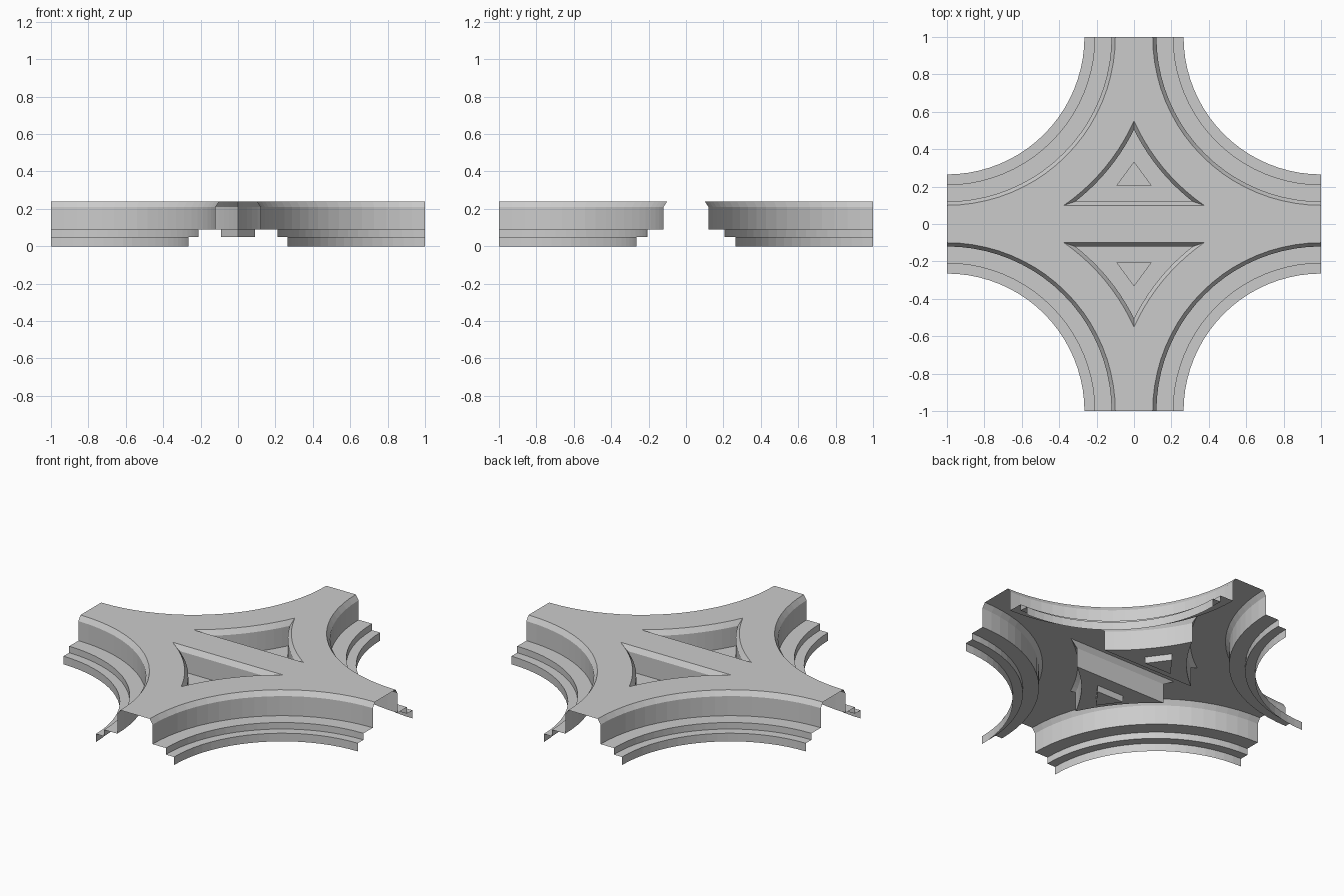
import bpy
import bmesh
from math import acos, asin, cos, sin, pi

if "Cube" in bpy.data.objects:
    bpy.data.objects.remove(bpy.data.objects["Cube"])

GREY = (0.6, 0.6, 0.6, 1)
mat = bpy.data.materials.new("concrete grey")
mat.use_nodes = True
mat.diffuse_color = GREY
mat.node_tree.nodes["Principled BSDF"].inputs["Base Color"].default_value = GREY

TOP, BEVEL, LEDGE, STEP = 0.24, 0.21, 0.09, 0.05


def arc(radius, start=0, end=pi / 2, steps=20):
    """Arc around the quarter's outer corner, running from +y towards +x."""
    angles = [start + (end - start) * i / steps for i in range(steps + 1)]
    return [(1 - radius * cos(a), 1 - radius * sin(a)) for a in angles]


def pit_path(radius, flat):
    """Half outline of a pit: flat edge outwards, then curved side to the apex."""
    side = arc(radius, asin((1 - flat) / radius), acos(1 / radius), 10)
    return [(0, flat)] + side


def build(name, rows=(), outline=None, height=0):
    """Strips between (path, z) rows or one flat outline, mirrored to four quarters."""
    bm = bmesh.new()
    rings = [[bm.verts.new((x, y, z)) for x, y in path] for path, z in rows]
    for a, b in zip(rings, rings[1:]):
        for i in range(len(a) - 1):
            bm.faces.new((a[i], a[i + 1], b[i + 1], b[i]))
    if outline:
        face = bm.faces.new([bm.verts.new((x, y, height)) for x, y in outline])
        bmesh.ops.triangulate(bm, faces=[face])
    mesh = bpy.data.meshes.new(name)
    bm.to_mesh(mesh)
    bm.free()
    mesh.materials.append(mat)
    obj = bpy.data.objects.new(name, mesh)
    bpy.context.collection.objects.link(obj)
    mirror = obj.modifiers.new("four_quarters", "MIRROR")
    mirror.use_axis = (True, True, False)
    mirror.merge_threshold = 0.0005


rim = arc(0.90)
pit_rim = pit_path(1.096, 0.10)
pit_wall = pit_path(1.116, 0.12)
recess = [(0, 0.205), (0.092, 0.205), (0, 0.33)]

# Flat deck with the two pit openings
build("deck", outline=[(0, 0), (1, 0)] + rim[::-1] + [(0, 1)] + pit_rim[::-1],
      height=TOP)

# Bevelled and stepped outer sides
build("stepped_sides", rows=[
    (rim, TOP), (arc(0.88), BEVEL), (arc(0.88), LEDGE), (arc(0.79), LEDGE),
    (arc(0.79), STEP), (arc(0.735), STEP), (arc(0.735), 0)])

# Pits, each with a small sunken triangle in the floor
build("pit_walls", rows=[(pit_rim, TOP), (pit_wall, BEVEL), (pit_wall, LEDGE)])
build("pit_floor", outline=pit_wall + recess[::-1], height=LEDGE)
build("recess_walls", rows=[(recess, LEDGE), (recess, STEP)])
build("recess_floor", outline=recess, height=STEP)
